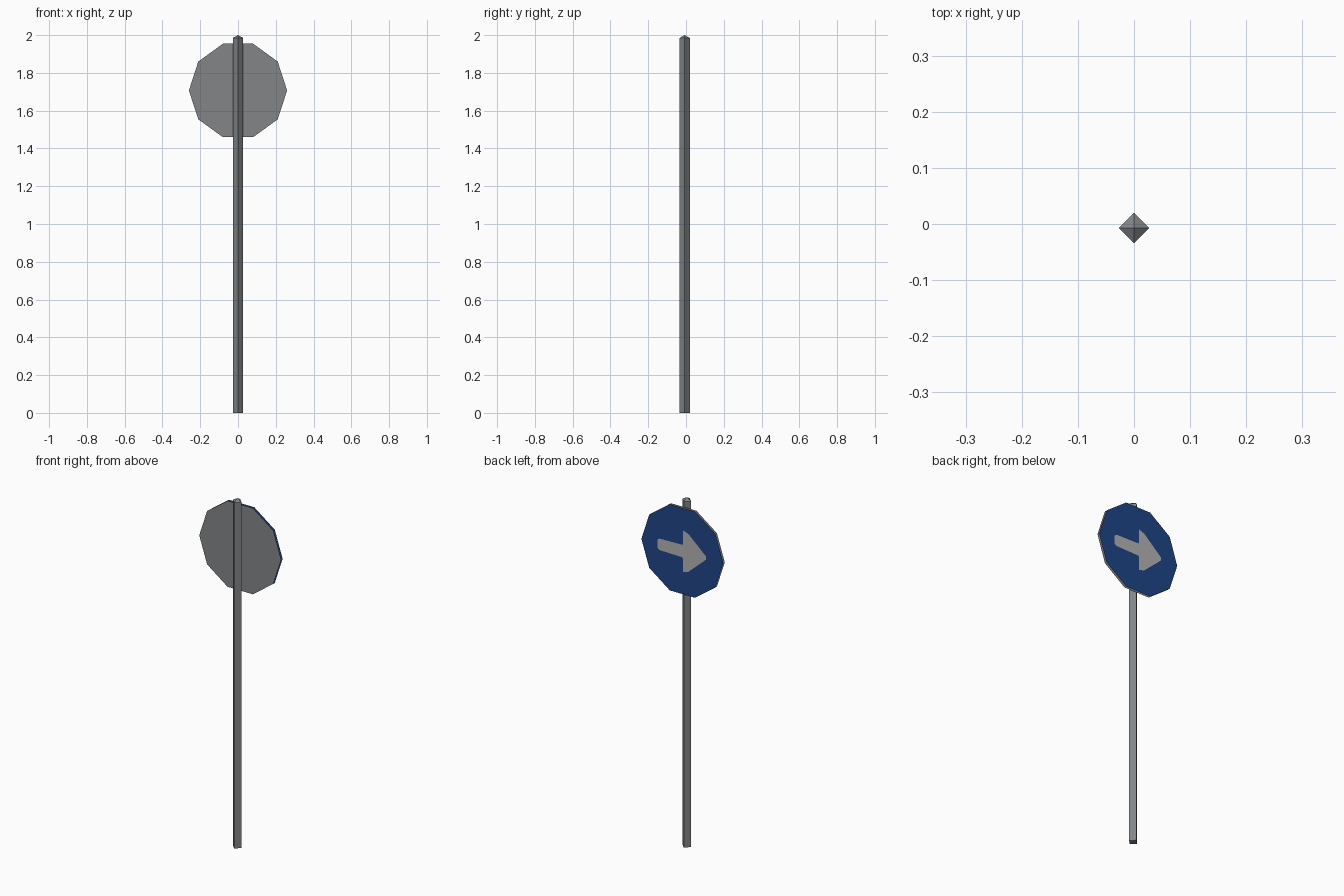
import bpy, bmesh
from math import cos, sin, pi
from mathutils import Matrix, Vector

cube = bpy.data.objects.get("Cube")
if cube:
    bpy.data.objects.remove(cube, do_unlink=True)

POST_Y = -0.007
POST_R = 0.027
SIGN_Z = 1.707
SIGN_R = 0.26


def make_material(name, rgb):
    mat = bpy.data.materials.new(name)
    mat.use_nodes = True
    color = (*rgb, 1)
    mat.diffuse_color = color
    mat.node_tree.nodes["Principled BSDF"].inputs["Base Color"].default_value = color
    return mat


def finish(name, bm, mat):
    mesh = bpy.data.meshes.new(name)
    bm.to_mesh(mesh)
    bm.free()
    mesh.materials.append(mat)
    obj = bpy.data.objects.new(name, mesh)
    bpy.context.collection.objects.link(obj)
    return obj


def plate(name, outline, y, facing, mat):
    """Flat upright sheet from (x, z) points, facing +y or -y."""
    bm = bmesh.new()
    face = bm.faces.new([bm.verts.new((x, y, SIGN_Z + z)) for x, z in outline])
    face.normal_update()
    if face.normal.y * facing < 0:
        face.normal_flip()
    return finish(name, bm, mat)


metal = make_material("grey metal", (0.225, 0.235, 0.245))
blue = make_material("sign blue", (0.014, 0.06, 0.245))
pale = make_material("arrow pale grey", (0.45, 0.45, 0.45))

# Square post set cornerwise, with a low pyramid top
bm = bmesh.new()
height = 1.985
bmesh.ops.create_cone(bm, cap_ends=True, segments=4, radius1=POST_R, radius2=POST_R,
                      depth=height, matrix=Matrix.Translation((0, POST_Y, height / 2)))
top = max(bm.faces, key=lambda f: f.calc_center_median().z)
peak = bmesh.ops.poke(bm, faces=[top])["verts"][0]
peak.co = Vector((0, POST_Y, 2))
finish("post", bm, metal)

# Ten-sided sign: bare metal sheet towards the post, blue sheet on the other side
disc = [(SIGN_R * cos(i * pi / 5), SIGN_R * sin(i * pi / 5)) for i in range(10)]
plate("sign_backing", disc, 0.02, -1, metal)
plate("sign_face", disc, 0.033, 1, blue)

# Arrow, mirrored about its long axis
upper = [(0.157, 0.024), (0.145, 0.033), (-0.003, 0.036), (-0.005, 0.12),
         (-0.04, 0.108), (-0.15, 0.01)]
arrow = upper + [(x, -z) for x, z in reversed(upper)]
plate("arrow", arrow, 0.034, 1, pale)
